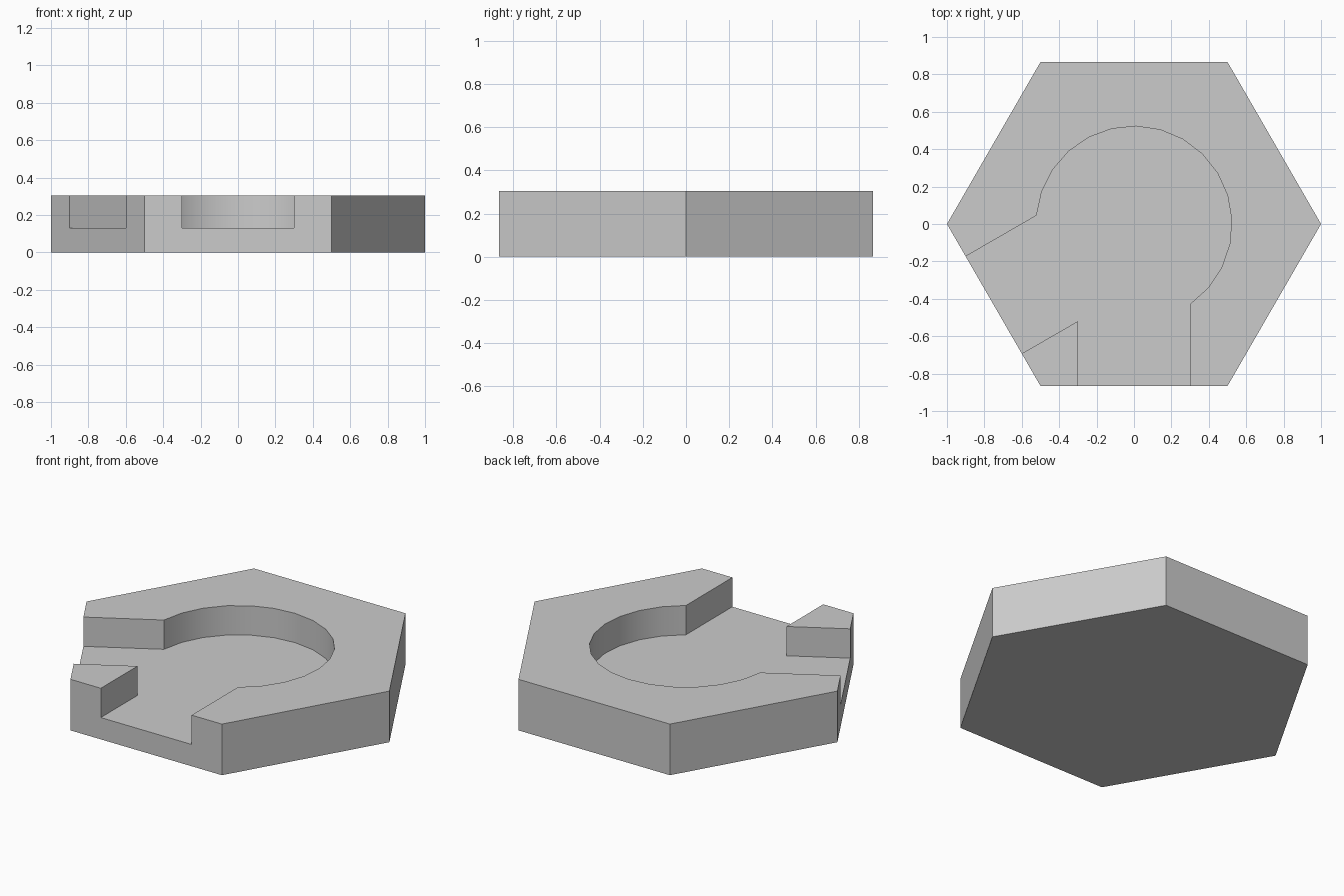
import bpy, bmesh
from math import sin, cos, radians
from mathutils import Vector

HEIGHT, FLOOR = 0.305, 0.13
HALF = 0.3          # half width of each channel
POCKET = 0.523      # pocket radius

cube = bpy.data.objects.get("Cube")
if cube:
    bpy.data.objects.remove(cube, do_unlink=True)

grey = bpy.data.materials.new("light grey")
grey.use_nodes = True
colour = (0.6, 0.6, 0.6, 1)
grey.diffuse_color = colour
grey.node_tree.nodes["Principled BSDF"].inputs["Base Color"].default_value = colour


def polar(radius, degrees):
    return Vector((radius * cos(radians(degrees)), radius * sin(radians(degrees))))


def prism(name, outline, bottom, top):
    """Extrude a flat outline upward into a closed solid."""
    bm = bmesh.new()
    face = bm.faces.new([bm.verts.new((p.x, p.y, bottom)) for p in outline])
    ext = bmesh.ops.extrude_face_region(bm, geom=[face])["geom"]
    moved = [v for v in ext if isinstance(v, bmesh.types.BMVert)]
    bmesh.ops.translate(bm, verts=moved, vec=(0, 0, top - bottom))
    bmesh.ops.recalc_face_normals(bm, faces=bm.faces)
    mesh = bpy.data.meshes.new(name)
    bm.to_mesh(mesh)
    bm.free()
    mesh.materials.append(grey)
    obj = bpy.data.objects.new(name, mesh)
    bpy.context.collection.objects.link(obj)
    return obj


# Hexagonal tile
tile = prism("hexagonal_tile", [polar(1, 60 * i) for i in range(6)], 0, HEIGHT)

# Recess: round pocket with one channel to the front and one to the right
start, end, steps = -55, 175, 16
outline = [polar(POCKET, start + (end - start) * i / steps) for i in range(steps + 1)]
side = polar(1, 210)
across = polar(HALF, 120)
outline += [side * 1.2 + across, side * 1.2 - across,
            Vector((-HALF, -HALF * 3 ** 0.5)),
            Vector((-HALF, -1.2)), Vector((HALF, -1.2))]
cutter = prism("recess_cutter", outline, FLOOR, HEIGHT + 0.2)
cutter.hide_render = True

cut = tile.modifiers.new("recess", 'BOOLEAN')
cut.operation = 'DIFFERENCE'
cut.solver = 'EXACT'
cut.object = cutter

# Apply the cut, then smooth only the curved wall
bpy.ops.object.select_all(action='DESELECT')
tile.select_set(True)
bpy.context.view_layer.objects.active = tile
bpy.ops.object.modifier_apply(modifier=cut.name)
bpy.data.objects.remove(cutter, do_unlink=True)
bpy.ops.object.shade_smooth_by_angle(angle=radians(30))
